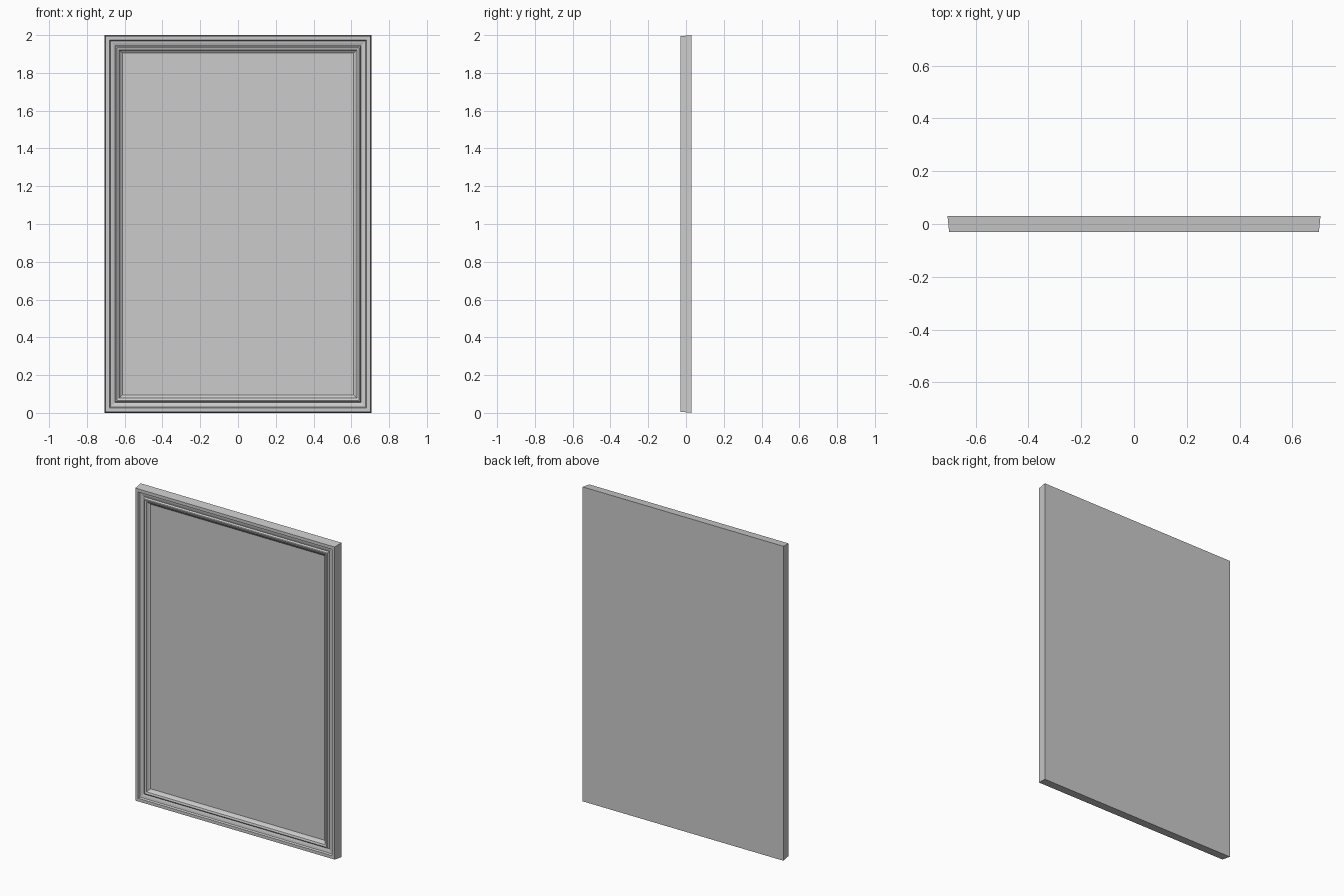
import bpy, bmesh

if "Cube" in bpy.data.objects:
    bpy.data.objects.remove(bpy.data.objects["Cube"])

HALF_W, HEIGHT = 0.707, 2.0

# Moulding cross-section: (inset from the outer edge, y), from back to panel
PROFILE = [(0, 0.03), (0.006, -0.03), (0.026, -0.03), (0.031, -0.02),
           (0.043, -0.018), (0.055, -0.014), (0.061, -0.024), (0.066, -0.026),
           (0.078, -0.022), (0.084, -0.012), (0.095, -0.004)]


def ring(bm, inset, y):
    x, z0, z1 = HALF_W - inset, inset, HEIGHT - inset
    return [bm.verts.new((px, y, pz))
            for px, pz in ((-x, z0), (x, z0), (x, z1), (-x, z1))]


def finish(bm, name):
    bmesh.ops.recalc_face_normals(bm, faces=bm.faces)
    mesh = bpy.data.meshes.new(name)
    bm.to_mesh(mesh)
    bm.free()
    obj = bpy.data.objects.new(name, mesh)
    bpy.context.collection.objects.link(obj)


# Mitred frame, closed by the flat back and the recessed panel
bm = bmesh.new()
rings = [ring(bm, *p) for p in PROFILE]
for a, b in zip(rings, rings[1:]):
    for i in range(4):
        j = (i + 1) % 4
        bm.faces.new((a[i], a[j], b[j], b[i]))
bm.faces.new(rings[0])
bm.faces.new(rings[-1])
finish(bm, "framed_panel")
